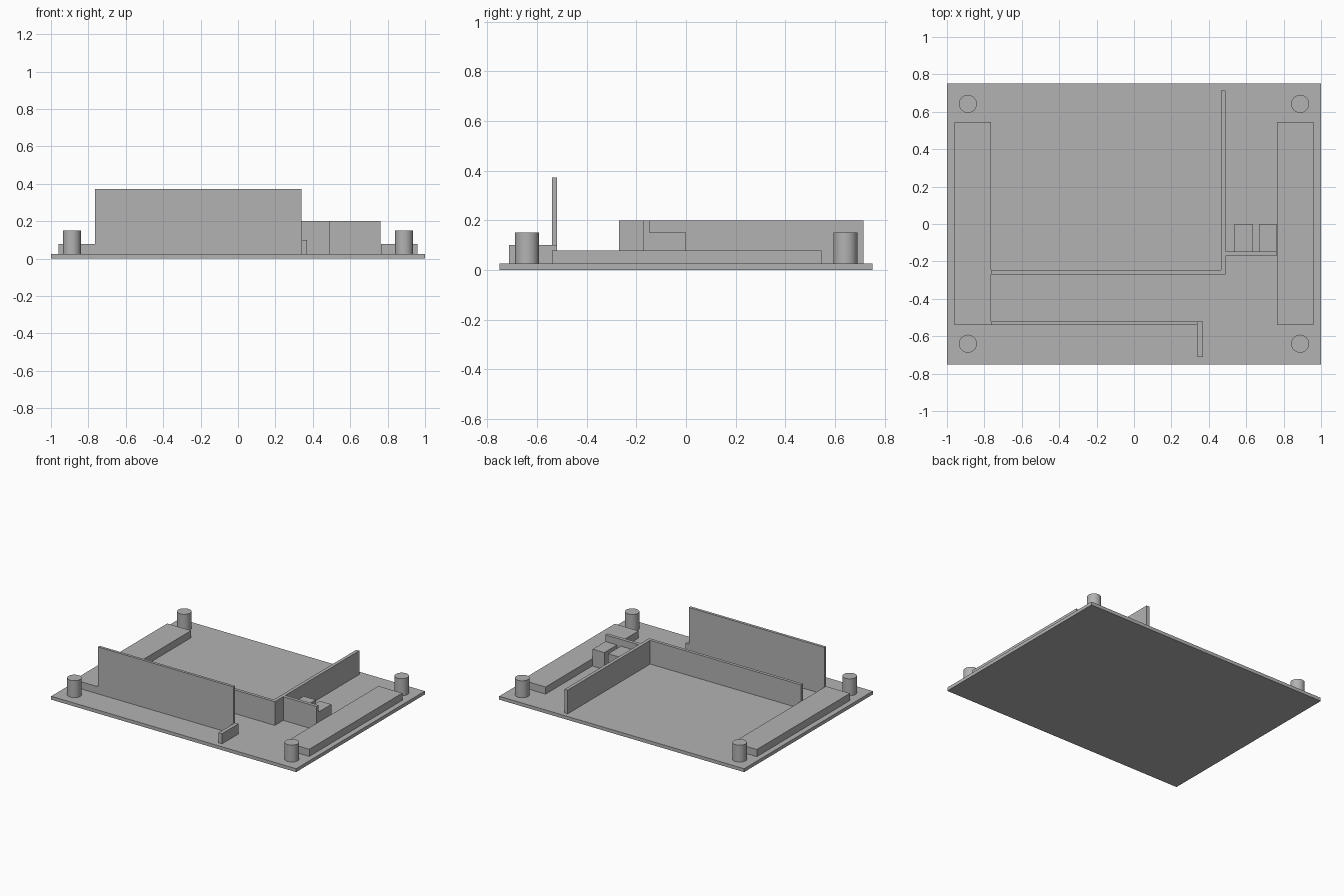
import bpy
import math

cube = bpy.data.objects.get("Cube")
if cube:
    bpy.data.objects.remove(cube, do_unlink=True)

grey = bpy.data.materials.new("plain_grey")
grey.use_nodes = True
colour = (0.45, 0.45, 0.45, 1.0)
grey.diffuse_color = colour
grey.node_tree.nodes["Principled BSDF"].inputs["Base Color"].default_value = colour

BASE = 0.025   # top of the base plate
WALL = 0.20    # top of the partition walls


def box(name, x, y, top, bottom=BASE):
    """Box from x and y ranges, resting on the base plate."""
    bpy.ops.mesh.primitive_cube_add(
        size=1, location=(sum(x) / 2, sum(y) / 2, (top + bottom) / 2))
    obj = bpy.context.object
    obj.name = name
    obj.scale = (x[1] - x[0], y[1] - y[0], top - bottom)
    bpy.ops.object.transform_apply(location=False, rotation=False, scale=True)
    obj.data.materials.append(grey)
    return obj


# Base plate
box("base_plate", (-1, 1), (-0.75, 0.75), BASE, 0)

# Raised side strips and corner posts
for side, s in (("left", 1), ("right", -1)):
    box(side + "_strip", sorted((s * 0.765, s * 0.96)), (-0.54, 0.545), 0.078)
    for end, y in (("front", -0.64), ("back", 0.642)):
        bpy.ops.mesh.primitive_cylinder_add(
            vertices=48, radius=0.048, depth=0.15 - BASE,
            location=(s * 0.888, y, (0.15 + BASE) / 2))
        post = bpy.context.object
        post.name = f"{end}_{side}_post"
        post.data.materials.append(grey)
        bpy.ops.object.shade_smooth_by_angle(angle=math.radians(30))

# Tall front wall with its low end wall
box("front_wall", (-0.765, 0.34), (-0.54, -0.52), 0.372)
box("front_end_wall", (0.34, 0.368), (-0.712, -0.52), 0.10)

# L-shaped partition and the short wall joining the left strip
box("middle_wall", (-0.765, 0.49), (-0.27, -0.247), WALL)
box("side_wall", (0.465, 0.49), (-0.247, 0.715), WALL)
box("short_wall", (0.49, 0.762), (-0.172, -0.147), WALL)

# Pair of blocks behind the short wall
for name, x in (("inner_block", (0.537, 0.635)), ("outer_block", (0.667, 0.762))):
    box(name, x, (-0.147, 0), 0.15)
